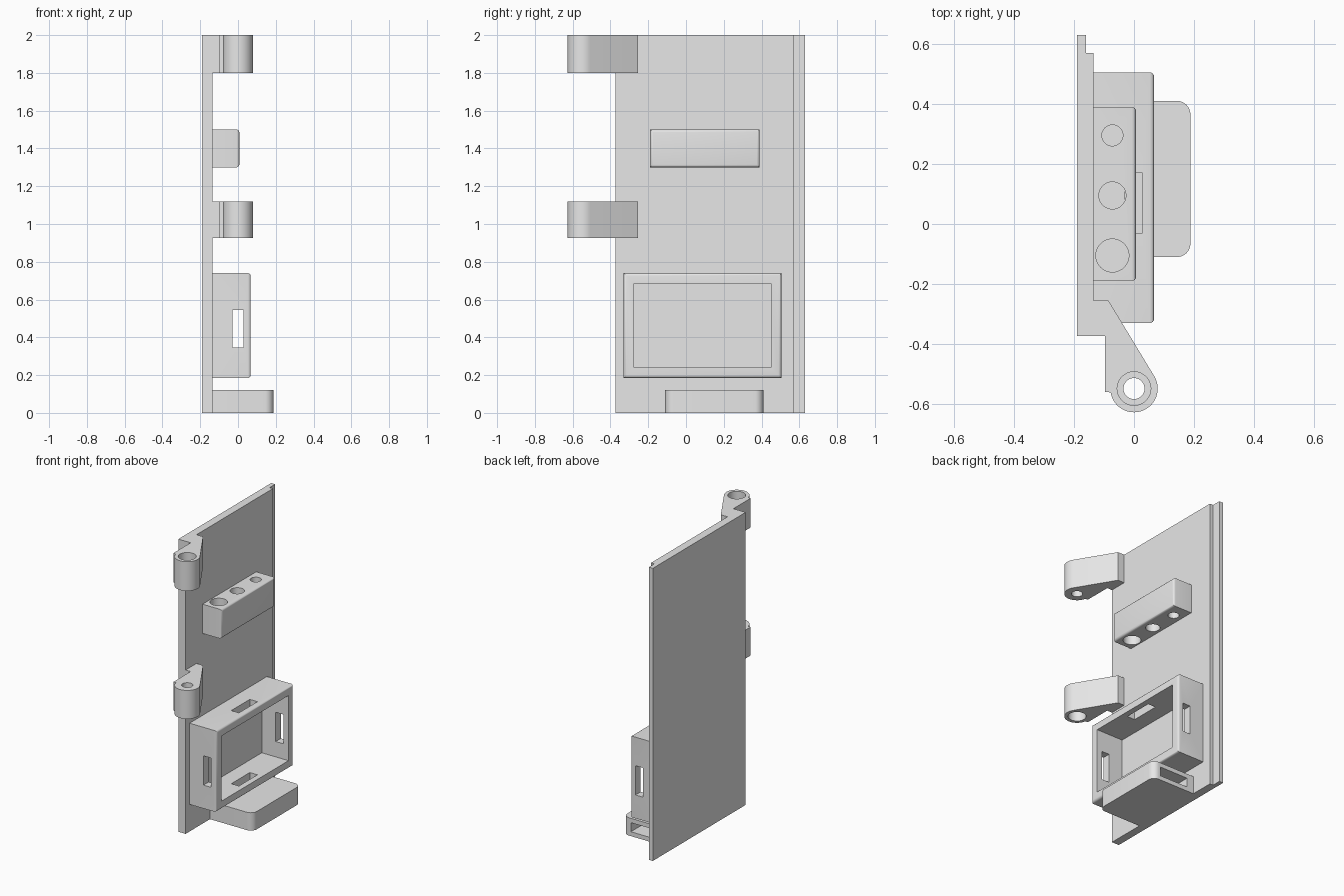
import bpy, bmesh
from math import cos, sin, radians

cube = bpy.data.objects.get("Cube")
if cube:
    bpy.data.objects.remove(cube, do_unlink=True)

grey = bpy.data.materials.new("light_grey")
grey.use_nodes = True
COLOUR = (0.8, 0.8, 0.8, 1)
grey.diffuse_color = COLOUR
grey.node_tree.nodes["Principled BSDF"].inputs["Base Color"].default_value = COLOUR


def prism(name, outline, z0, z1, rounded=None, radius=0.015, segments=4):
    """Extrude an XY outline; bevel the edges chosen by the rounded rule."""
    bm = bmesh.new()
    base = bm.faces.new([bm.verts.new((x, y, z0)) for x, y in outline])
    top = bmesh.ops.extrude_face_region(bm, geom=[base])["geom"]
    verts = [v for v in top if isinstance(v, bmesh.types.BMVert)]
    bmesh.ops.translate(bm, verts=verts, vec=(0, 0, z1 - z0))
    bmesh.ops.recalc_face_normals(bm, faces=bm.faces)
    if rounded:
        edges = [e for e in bm.edges if rounded(*[v.co for v in e.verts])]
        bmesh.ops.bevel(bm, geom=edges, offset=radius, segments=segments,
                        profile=0.5, affect='EDGES')
    mesh = bpy.data.meshes.new(name)
    bm.to_mesh(mesh)
    bm.free()
    mesh.materials.append(grey)
    ob = bpy.data.objects.new(name, mesh)
    bpy.context.collection.objects.link(ob)
    return ob


def box(name, x, y, z, **kw):
    outline = [(x[0], y[0]), (x[1], y[0]), (x[1], y[1]), (x[0], y[1])]
    return prism(name, outline, *z, **kw)


def arc(cx, cy, r, start, end, steps):
    angles = [radians(start + (end - start) * i / steps) for i in range(steps + 1)]
    return [(cx + r * cos(a), cy + r * sin(a)) for a in angles]


def hole(x, y, r, z0, z1):
    return prism("hole_cutter", arc(x, y, r, 0, 360, 40)[:-1], z0, z1)


def cut(ob, cutters):
    """Subtract each cutter, then discard it."""
    bpy.context.view_layer.objects.active = ob
    for c in cutters:
        c.hide_render = True
        mod = ob.modifiers.new("cut", 'BOOLEAN')
        mod.operation, mod.solver, mod.object = 'DIFFERENCE', 'EXACT', c
        bpy.ops.object.modifier_apply(modifier=mod.name)
        bpy.data.objects.remove(c, do_unlink=True)


def smooth(ob):
    bpy.ops.object.select_all(action='DESELECT')
    ob.select_set(True)
    bpy.context.view_layer.objects.active = ob
    bpy.ops.object.shade_smooth_by_angle(angle=radians(35))


BACK, FACE = -0.19, -0.135   # outer and inner faces of the door panel

# Door panel with a stepped lip along its rear edge
prism("door_panel", [(BACK, -0.373), (FACE, -0.373), (FACE, 0.57),
                     (-0.16, 0.57), (-0.16, 0.63), (BACK, 0.63)], 0, 2)

# Hinge arms: tangent arm around a knuckle with a counterbored pin hole
HX, HY = 0, -0.548
hinge = [(FACE, -0.255), (-0.085, -0.255)] + arc(HX, HY, 0.079, 31, -171, 32)
hinge += [(-0.097, -0.56), (-0.097, -0.373), (FACE, -0.373)]
for name, z0, z1, bore in (("upper_hinge", 1.8, 2.0, (1.9, 2.1)),
                           ("lower_hinge", 0.925, 1.12, (0.85, 1.02))):
    ob = prism(name, hinge, z0, z1)
    cut(ob, [hole(HX, HY, 0.035, z0 - 0.1, z1 + 0.1), hole(HX, HY, 0.056, *bore)])
    smooth(ob)


def on_front(x):
    return lambda a, b: min(a.x, b.x) > x - 0.001


# Tool holder block with three graded holes
holder = box("tool_holder", (FACE, 0.007), (-0.19, 0.39), (1.3, 1.5),
             rounded=on_front(0.007))
cut(holder, [hole(-0.072, y, r, 1.2, 1.6)
             for y, r in ((0.295, 0.035), (0.095, 0.045), (-0.105, 0.055))])
smooth(holder)

# Open storage frame with a slot through each wall
frame = box("storage_frame", (FACE, 0.067), (-0.33, 0.505), (0.185, 0.74),
            rounded=on_front(0.067))
SLOT = (-0.03, 0.028)
cut(frame, [box("cavity_cutter", (-0.2, 0.2), (-0.275, 0.45), (0.24, 0.685)),
            box("side_slot_cutter", SLOT, (-0.5, 0.7), (0.345, 0.545)),
            box("top_slot_cutter", SLOT, (-0.03, 0.17), (0.1, 0.9))])
smooth(frame)

# Bottom tray with rounded outer corners and a pocket opening at the rear
tray = box("bottom_tray", (FACE, 0.188), (-0.11, 0.41), (0, 0.122), radius=0.045,
           segments=8, rounded=lambda a, b: min(a.x, b.x) > 0.18 and abs(a.z - b.z) > 0.1)
cut(tray, [box("pocket_cutter", (-0.085, 0.13), (-0.06, 0.5), (0.03, 0.092))])
smooth(tray)
